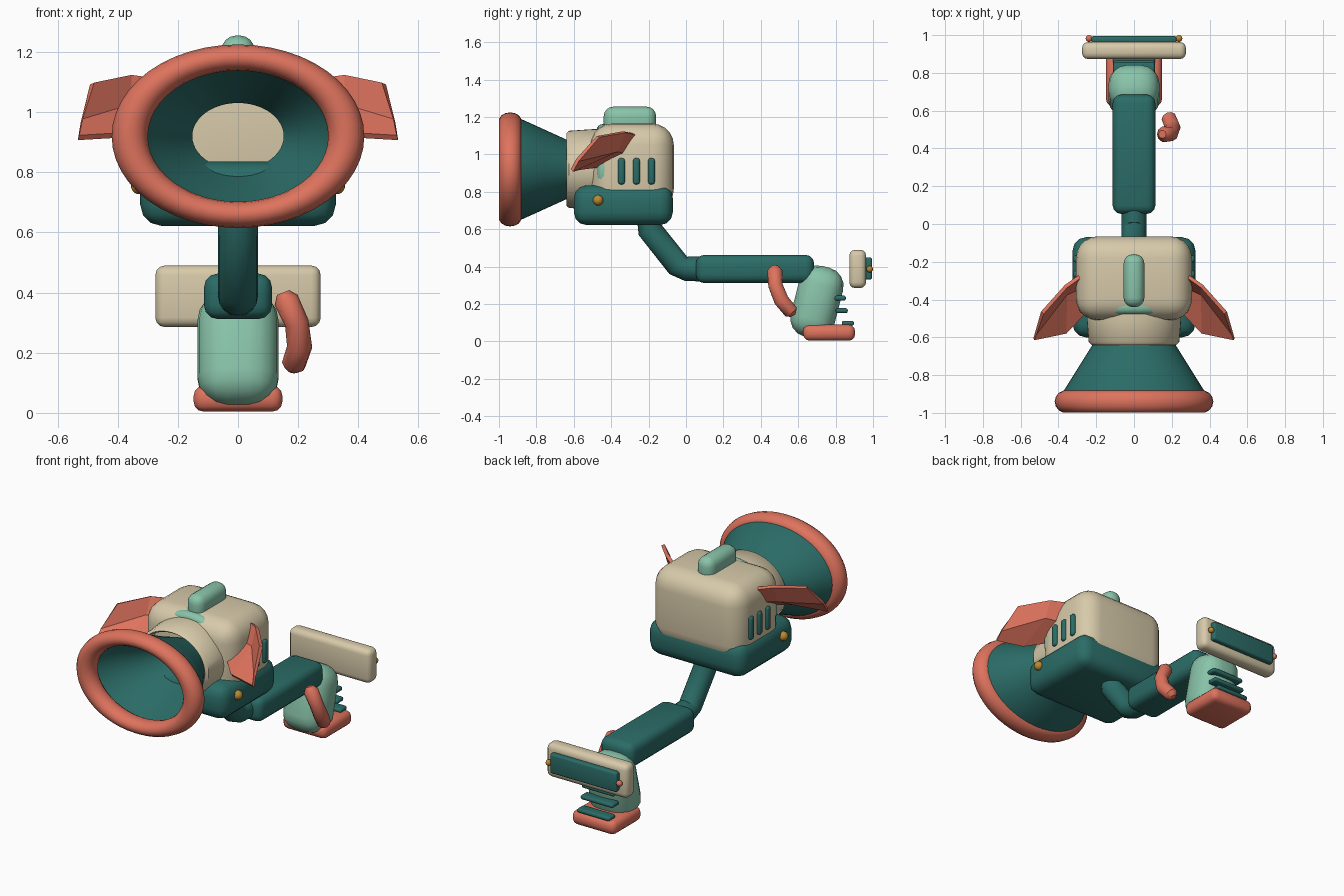
import bpy, bmesh, math
from mathutils import Vector

if "Cube" in bpy.data.objects:
    bpy.data.objects.remove(bpy.data.objects["Cube"])


def mat(name, rgb):
    m = bpy.data.materials.new(name)
    m.diffuse_color = (*rgb, 1)
    m.use_nodes = True
    m.node_tree.nodes["Principled BSDF"].inputs["Base Color"].default_value = m.diffuse_color
    return m


TEAL = mat("teal", (0.024, 0.15, 0.135))
CREAM = mat("cream", (0.68, 0.59, 0.40))
CORAL = mat("coral", (0.73, 0.17, 0.11))
MINT = mat("mint", (0.25, 0.55, 0.40))
GOLD = mat("gold", (0.50, 0.25, 0.03))


def finish(name, bm, material, angle=40):
    bmesh.ops.recalc_face_normals(bm, faces=bm.faces)
    me = bpy.data.meshes.new(name)
    bm.to_mesh(me)
    bm.free()
    ob = bpy.data.objects.new(name, me)
    bpy.context.collection.objects.link(ob)
    me.materials.append(material)
    bpy.ops.object.select_all(action='DESELECT')
    bpy.context.view_layer.objects.active = ob
    ob.select_set(True)
    if angle:
        bpy.ops.object.shade_smooth_by_angle(angle=math.radians(angle))
    return ob


def box(name, lo, hi, bevel, material, segments=3, tilt=0):
    """Rounded box between two corners, optionally tilted about x."""
    lo, hi = Vector(lo), Vector(hi)
    size, mid = hi - lo, (lo + hi) / 2
    bm = bmesh.new()
    bmesh.ops.create_cube(bm, size=1)
    bmesh.ops.scale(bm, vec=size, verts=bm.verts)
    bmesh.ops.bevel(bm, geom=bm.edges[:], offset=bevel, segments=segments,
                    profile=0.5, affect='EDGES', clamp_overlap=True)
    ob = finish(name, bm, material)
    ob.location = mid
    ob.rotation_euler.x = tilt
    return ob


def lathe(name, profile, zscale, material, closed=False, n=48):
    """Spin (y, radius) pairs about the horn axis, squashed in height."""
    bm = bmesh.new()
    rings = []
    for y, r in profile:
        rings.append([bm.verts.new((r * math.cos(a), y, 0.92 + zscale * r * math.sin(a)))
                      for a in (2 * math.pi * i / n for i in range(n))])
    for k in range(len(rings) if closed else len(rings) - 1):
        a, b = rings[k], rings[(k + 1) % len(rings)]
        for i in range(n):
            j = (i + 1) % n
            bm.faces.new((a[i], a[j], b[j], b[i]))
    return finish(name, bm, material)


def ring(name, y, major, minor, zscale, material):
    prof = [(y + minor * math.sin(a), major + minor * math.cos(a))
            for a in (2 * math.pi * i / 14 for i in range(14))]
    return lathe(name, prof, zscale, material, closed=True)


def ball(name, pos, r, material):
    bm = bmesh.new()
    bmesh.ops.create_uvsphere(bm, u_segments=16, v_segments=10, radius=r)
    finish(name, bm, material).location = pos


def tube(name, points, radii, material, n=10):
    """Sweep a round section along a path in the yz-leaning direction."""
    pts = [Vector(p) for p in points]
    bm = bmesh.new()
    rings = []
    for k, p in enumerate(pts):
        d = (pts[min(k + 1, len(pts) - 1)] - pts[max(k - 1, 0)]).normalized()
        u = (Vector((1, 0, 0)) - d * d.x).normalized()
        v = d.cross(u)
        rings.append([bm.verts.new(p + radii[k] * (u * math.cos(a) + v * math.sin(a)))
                      for a in (2 * math.pi * i / n for i in range(n))])
    for a, b in zip(rings, rings[1:]):
        for i in range(n):
            j = (i + 1) % n
            bm.faces.new((a[i], a[j], b[j], b[i]))
    bm.faces.new(rings[0])
    bm.faces.new(rings[-1])
    return finish(name, bm, material)


# Horn: padded rim, open flared bell, neck and collar
ring("horn_rim", -0.94, 0.36, 0.06, 0.726, CORAL)
lathe("horn_bell", [(-0.93, 0.385), (-0.88, 0.37), (-0.76, 0.295), (-0.64, 0.22), (-0.53, 0.16),
                    (-0.53, 0.152), (-0.64, 0.208), (-0.76, 0.282), (-0.88, 0.357), (-0.93, 0.372)],
      0.726, TEAL, closed=True)
lathe("neck", [(-0.63, 0.215), (-0.64, 0.225), (-0.625, 0.24), (-0.50, 0.25), (-0.40, 0.25),
               (-0.40, 0.225), (-0.50, 0.225)], 0.86, CREAM, closed=True)
ring("neck_collar", -0.44, 0.262, 0.038, 0.81, MINT)

# Main housing, tray and carry handle
box("housing", (-0.307, -0.51, 0.70), (0.307, -0.065, 1.165), 0.115, CREAM, 5)
box("tray", (-0.325, -0.60, 0.622), (0.325, -0.07, 0.835), 0.07, TEAL, 3)
box("handle", (-0.055, -0.44, 1.10), (0.055, -0.16, 1.255), 0.05, MINT, 4)

# Side vents, knobs and folded ears
EAR = [[(0.29, -0.28, 1.11), (0.27, -0.33, 1.01), (0.25, -0.46, 0.94)],
       [(0.36, -0.33, 1.12), (0.36, -0.37, 1.02), (0.36, -0.575, 0.925)],
       [(0.485, -0.47, 1.095), (0.52, -0.58, 0.97), (0.53, -0.61, 0.915)]]
for s, side in ((1, "right"), (-1, "left")):
    for i, y in enumerate((-0.345, -0.265, -0.185)):
        box(f"vent_{side}_{i + 1}", (s * 0.308 - 0.015, y - 0.018, 0.84),
            (s * 0.308 + 0.015, y + 0.018, 0.98), 0.013, TEAL)
    ball(f"tray_knob_{side}", (s * 0.328, -0.47, 0.755), 0.028, GOLD)
    bm = bmesh.new()
    g = [[bm.verts.new((s * x, y, z)) for x, y, z in row] for row in EAR]
    for i in range(2):
        for j in range(2):
            bm.faces.new((g[i][j], g[i + 1][j], g[i + 1][j + 1], g[i][j + 1]))
    ear = finish(f"ear_{side}", bm, CORAL, 0)
    sol = ear.modifiers.new("thickness", 'SOLIDIFY')
    sol.thickness = 0.02
    sol.offset = 0

# Bent stalk and long boom
tube("stalk", [(0, -0.20, 0.70), (0, -0.195, 0.60), (0, -0.04, 0.405), (0, 0.0, 0.39), (0, 0.12, 0.385)],
     [0.066] * 5, TEAL, 16)
box("boom", (-0.113, 0.053, 0.312), (0.113, 0.685, 0.463), 0.045, TEAL)

# Rear grip, foot and rear slats
box("grip", (-0.135, 0.58, 0.015), (0.135, 0.82, 0.405), 0.10, MINT, 4, tilt=-0.25)
box("foot", (-0.148, 0.626, 0.004), (0.148, 0.904, 0.09), 0.035, CORAL)
for i, (y, z) in enumerate(((0.825, 0.232), (0.835, 0.165), (0.868, 0.097))):
    box(f"slat_{i + 1}", (-0.11, y - 0.035, z - 0.013), (0.11, y + 0.03, z + 0.013), 0.011, TEAL)

# Curved side lever
tube("lever", [(0.15, 0.475, 0.40), (0.16, 0.475, 0.375), (0.195, 0.478, 0.30), (0.205, 0.51, 0.22),
               (0.185, 0.56, 0.16), (0.18, 0.57, 0.14)],
     [0.022, 0.042, 0.040, 0.042, 0.040, 0.018], CORAL)

# Rear display with its panel and two buttons
box("display", (-0.275, 0.873, 0.285), (0.275, 0.963, 0.49), 0.032, CREAM)
box("display_panel", (-0.225, 0.955, 0.33), (0.225, 0.995, 0.45), 0.012, TEAL)
ball("display_button_right", (0.238, 0.982, 0.387), 0.018, GOLD)
ball("display_button_left", (-0.238, 0.982, 0.387), 0.018, CORAL)
